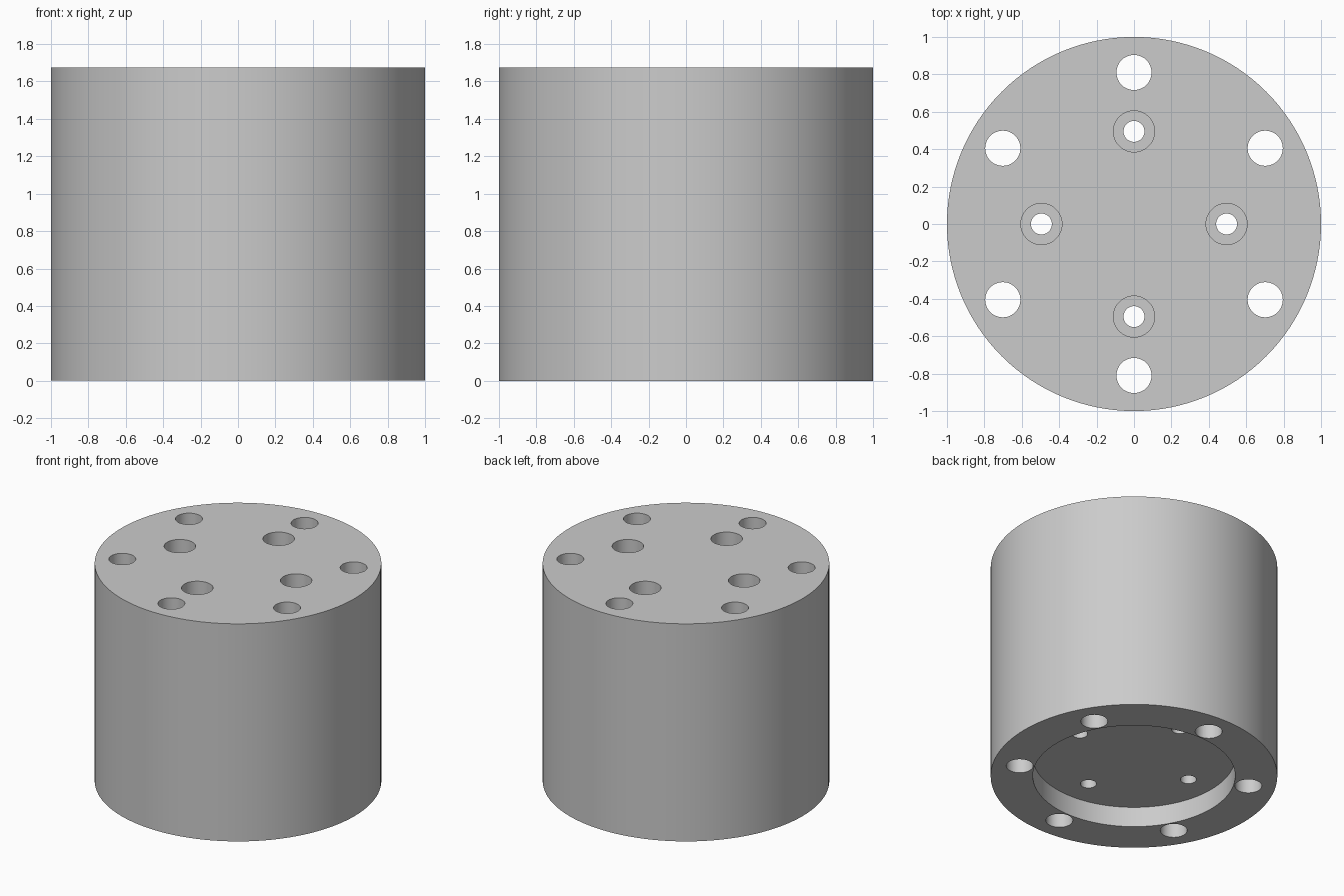
import bpy
from math import cos, sin, radians

cube = bpy.data.objects.get("Cube")
if cube:
    bpy.data.objects.remove(cube, do_unlink=True)

HEIGHT = 1.675
RECESS_DEPTH = 0.155
SEAT_Z = 0.6            # floor of the counterbores

grey = bpy.data.materials.new("light_grey")
grey.use_nodes = True
colour = (0.6, 0.6, 0.6, 1)
grey.diffuse_color = colour
grey.node_tree.nodes["Principled BSDF"].inputs["Base Color"].default_value = colour


def cylinder(name, radius, z0, z1, x=0, y=0, sides=48):
    bpy.ops.mesh.primitive_cylinder_add(
        vertices=sides, radius=radius, depth=z1 - z0, location=(x, y, (z0 + z1) / 2))
    obj = bpy.context.object
    obj.name = name
    obj.data.materials.append(grey)
    return obj


def cut(body, radius, z0, z1, x=0, y=0, sides=48):
    cutter = cylinder("cutter", radius, z0, z1, x, y, sides)
    cutter.hide_render = True
    bpy.context.view_layer.objects.active = body
    mod = body.modifiers.new("hole", "BOOLEAN")
    mod.operation = "DIFFERENCE"
    mod.solver = "EXACT"
    mod.object = cutter
    bpy.ops.object.modifier_apply(modifier=mod.name)
    bpy.data.objects.remove(cutter, do_unlink=True)


def ring(count, radius, start):
    for i in range(count):
        a = radians(start + 360 * i / count)
        yield radius * cos(a), radius * sin(a)


# Solid round body with a wide recess in the underside
body = cylinder("spacer_body", 1, 0, HEIGHT, sides=128)
cut(body, 0.706, -0.1, RECESS_DEPTH, sides=128)

# Outer ring of through holes
for x, y in ring(6, 0.81, 30):
    cut(body, 0.094, -0.1, HEIGHT + 0.1, x, y)

# Inner ring of counterbored screw holes
for x, y in ring(4, 0.495, 0):
    cut(body, 0.11, SEAT_Z, HEIGHT + 0.1, x, y)
    cut(body, 0.056, -0.1, SEAT_Z + 0.1, x, y)

# Smooth walls, sharp rims
bpy.ops.object.select_all(action="DESELECT")
body.select_set(True)
bpy.context.view_layer.objects.active = body
bpy.ops.object.shade_smooth_by_angle(angle=radians(30))
